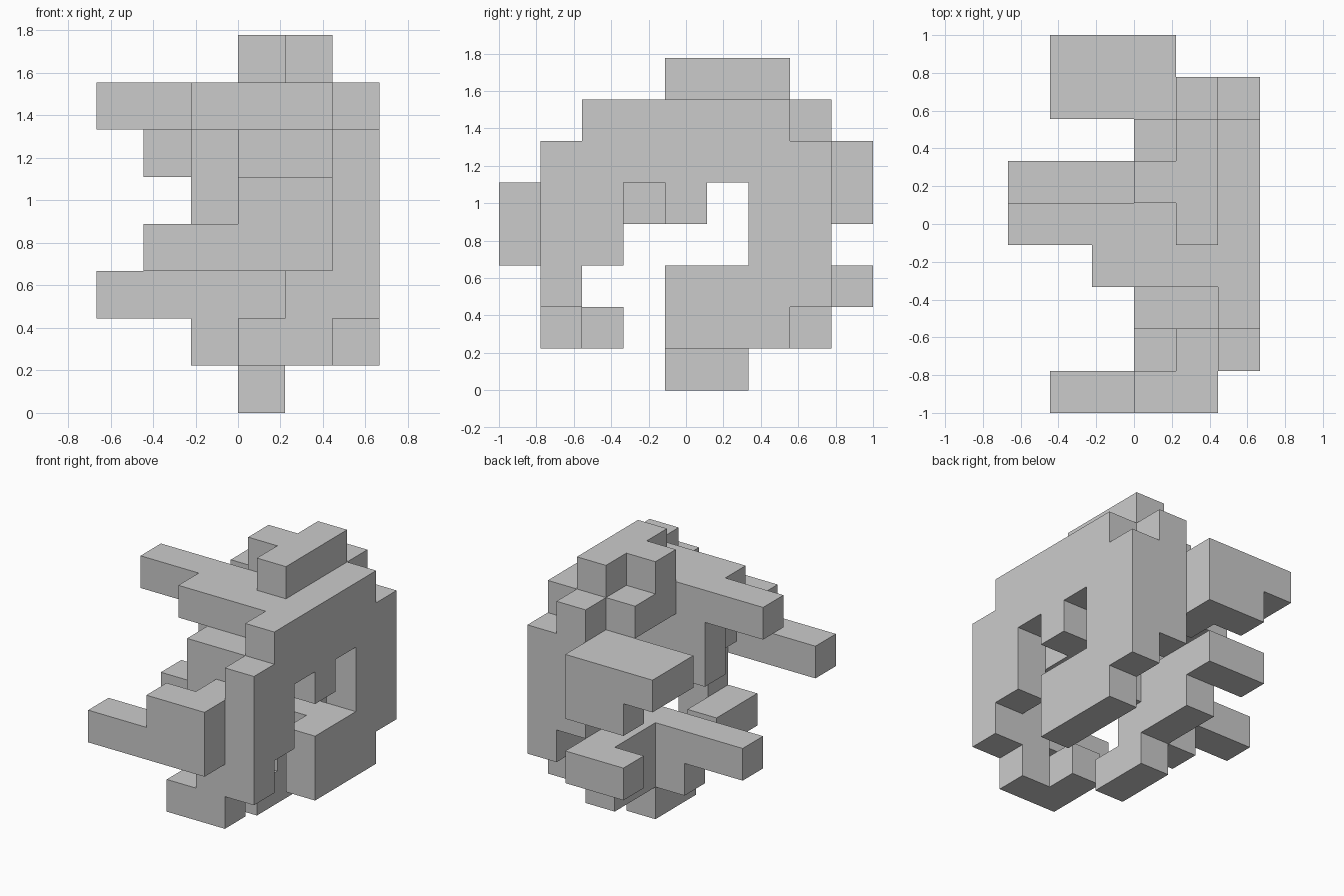
import bpy, bmesh
from mathutils import Vector

if "Cube" in bpy.data.objects:
    bpy.data.objects.remove(bpy.data.objects["Cube"])

U = 2 / 9                      # edge of one cube cell
ORIGIN = Vector((-3, -4.5, 0))  # grid corner, in cells
cells = set()


def block(x, y, z):
    """Fill an inclusive range of cells along each axis."""
    for i in range(x[0], x[-1] + 1):
        for j in range(y[0], y[-1] + 1):
            for k in range(z[0], z[-1] + 1):
                cells.add((i, j, k))


# right side panel, with its window and hanging tab
block([5], [2, 6], [6])
block([5], [1, 7], [5])
block([5], [1, 2], [3, 4])
block([5], [1], [2])
block([5], [4], [4])
block([5], [6, 7], [3, 4])
block([5], [4, 7], [2])
block([5], [4, 6], [1])

# roof slab and long upper arm
block([2, 4], [3, 4], [6])
block([0, 1], [4], [6])
block([3, 4], [5, 6], [6])

# crest on top
block([4], [4, 6], [7])
block([3], [5], [7])

# inner core
block([3, 4], [2, 4], [4, 5])
block([2], [4], [4, 5])

# front bracket, arm and foot
block([1, 4], [0], [3])
block([3, 4], [0], [4])
block([4], [1], [1, 4])
block([3], [1, 2], [1])

# rear column and back block
block([4], [7], [3, 6])
block([1, 3], [7, 8], [5])
block([2, 3], [8], [4])
block([3], [7], [4])

# lower arm, rear spur and leg
block([0, 4], [5], [2])
block([3], [6, 8], [2])
block([2], [8], [2])
block([2, 3], [5], [1])
block([3], [6, 7], [1])
block([3], [4, 5], [0])

# skin only the exposed cell sides
bm = bmesh.new()
verts = {}


def vert(p):
    if p not in verts:
        verts[p] = bm.verts.new((Vector(p) + ORIGIN) * U)
    return verts[p]


for c in sorted(cells):
    for axis in range(3):
        a, b = (axis + 1) % 3, (axis + 2) % 3
        for side in (0, 1):
            n = list(c)
            n[axis] += 2 * side - 1
            if tuple(n) in cells:
                continue
            ring = []
            for da, db in ((0, 0), (1, 0), (1, 1), (0, 1)):
                p = list(c)
                p[axis] += side
                p[a] += da
                p[b] += db
                ring.append(vert(tuple(p)))
            bm.faces.new(ring if side else ring[::-1])

mesh = bpy.data.meshes.new("block_sculpture")
bm.to_mesh(mesh)
bm.free()
bpy.context.collection.objects.link(bpy.data.objects.new("block_sculpture", mesh))
